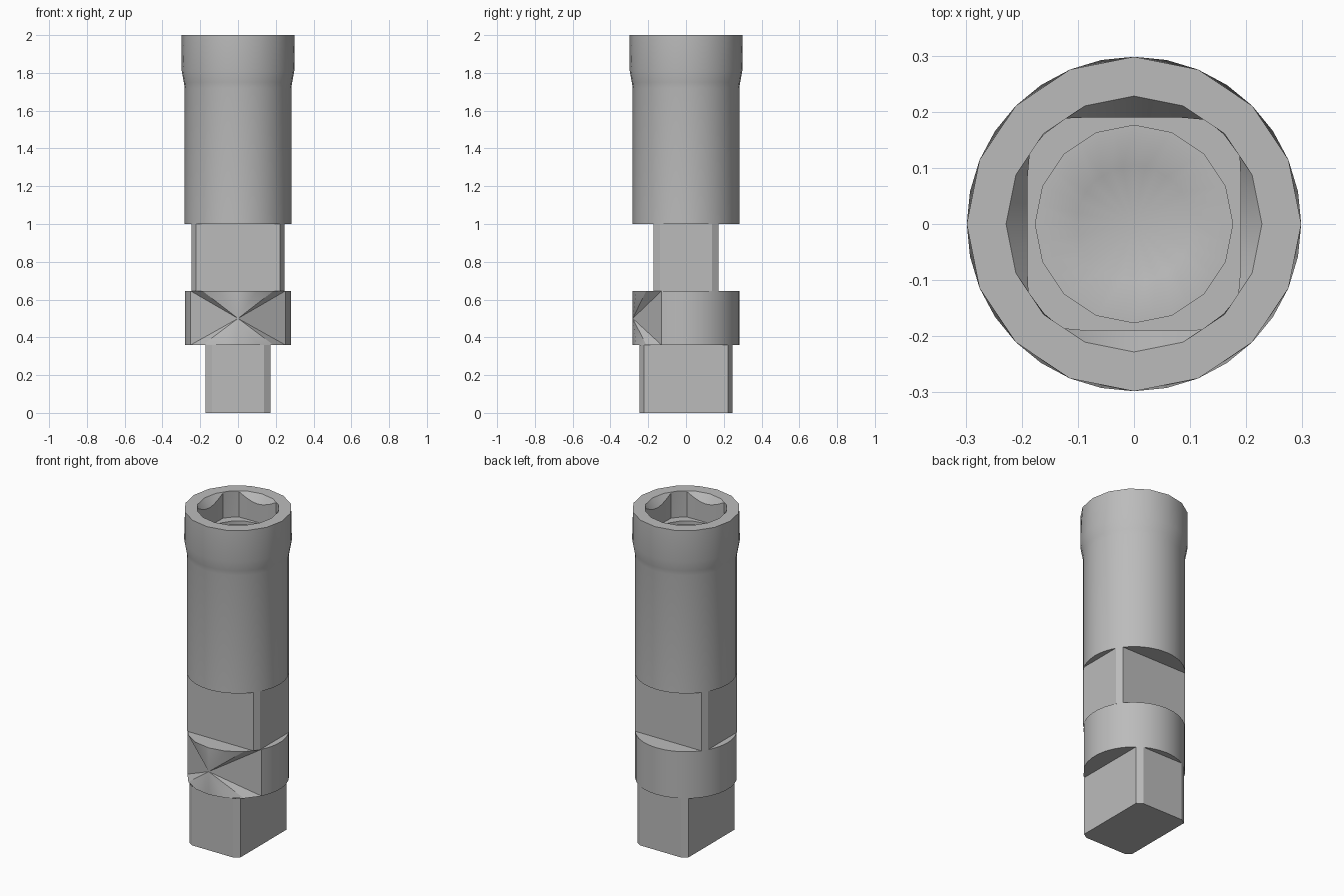
import bpy, bmesh
from math import sin, cos, tan, pi, radians, sqrt, atan2

cube = bpy.data.objects.get("Cube")
if cube:
    bpy.data.objects.remove(cube, do_unlink=True)

steel = bpy.data.materials.new("grey_steel")
steel.use_nodes = True
steel.diffuse_color = (0.5, 0.5, 0.5, 1)
steel.node_tree.nodes["Principled BSDF"].inputs["Base Color"].default_value = steel.diffuse_color

R = 0.282        # shank radius
SEG = 32


def finish(bm, name):
    bmesh.ops.recalc_face_normals(bm, faces=bm.faces)
    mesh = bpy.data.meshes.new(name)
    bm.to_mesh(mesh)
    bm.free()
    mesh.materials.append(steel)
    ob = bpy.data.objects.new(name, mesh)
    bpy.context.collection.objects.link(ob)
    bpy.ops.object.select_all(action='DESELECT')
    ob.select_set(True)
    bpy.context.view_layer.objects.active = ob
    bpy.ops.object.shade_smooth_by_angle(angle=radians(28))
    return ob


def bridge(bm, a, b):
    for i in range(len(a)):
        j = (i + 1) % len(a)
        bm.faces.new((a[i], a[j], b[j], b[i]))


def ring(bm, radius, z, sides=SEG):
    """Circle of SEG points, flattened to a polygon with the given sides."""
    verts = []
    step = 2 * pi / sides
    for i in range(SEG):
        t = 2 * pi * i / SEG
        off = (t % step) - step / 2
        r = radius * cos(step / 2) / cos(off)
        verts.append(bm.verts.new((r * cos(t), r * sin(t), z)))
    return verts


def square_ring(bm, half, corner_r, z, slope):
    """Square with rounded corners; dips where it meets the lead-in cone."""
    verts = []
    for i in range(SEG):
        t = 2 * pi * i / SEG
        r = min(half / max(abs(cos(t)), abs(sin(t))), corner_r)
        verts.append(bm.verts.new((r * cos(t), r * sin(t), z - slope * (corner_r - r))))
    return verts


# Socket body: outer wall, flared mouth, square recess and drilled pit
bm = bmesh.new()
rings = [ring(bm, R, 1.0), ring(bm, R, 1.72), ring(bm, 0.287, 1.75), ring(bm, 0.298, 1.81),
         ring(bm, 0.298, 2.0, 16), ring(bm, 0.228, 2.0, 16),
         square_ring(bm, 0.19, 0.226, 1.995, 1.2), square_ring(bm, 0.19, 0.226, 1.84, 0),
         ring(bm, 0.176, 1.84, 16), ring(bm, 0.176, 1.82, 16),
         ring(bm, 0.104, 1.82, 16)]
for a, b in zip(rings, rings[1:]):
    bridge(bm, a, b)
bm.faces.new(rings[0])
tip = bm.verts.new((0, 0, 1.77))
pit = rings[-1]
for i in range(SEG):
    bm.faces.new((pit[i], pit[(i + 1) % SEG], tip))
finish(bm, "socket_body")


# Shafts with four flats and narrow corner strips
def flat_shaft(name, wide, narrow, z0, z1, turned, capped):
    ex, ey = sqrt(R * R - narrow * narrow), sqrt(R * R - wide * wide)
    quarter = [(wide, ey), (ex, narrow)]
    pts = quarter + [(-x, y) for x, y in reversed(quarter)]
    pts += [(-x, -y) for x, y in pts]
    if turned:
        pts = [(-y, x) for x, y in pts]
    bm = bmesh.new()
    low, high = [[bm.verts.new((x, y, z)) for x, y in pts] for z in (z0, z1)]
    bridge(bm, low, high)
    if capped:
        bm.faces.new(low)
    finish(bm, name)


flat_shaft("wrench_flats_neck", 0.246, 0.172, 0.645, 1.0, False, False)
flat_shaft("square_drive", 0.246, 0.172, 0.0, 0.36, True, True)

# Collar: round band whose front is pinched to a single point
bm = bmesh.new()
half = atan2(0.25, 0.13)
BACK, FRONT = 22, 6
angles = [-pi / 2 + half + (2 * pi - 2 * half) * i / BACK for i in range(BACK + 1)]
angles += [-pi / 2 - half + 2 * half * i / FRONT for i in range(1, FRONT)]
low, high = [[bm.verts.new((R * cos(t), R * sin(t), z)) for t in angles] for z in (0.36, 0.645)]
bm.faces.new(low)
bm.faces.new(high)
for i in range(BACK):
    bm.faces.new((low[i], low[i + 1], high[i + 1], high[i]))
peak = bm.verts.new((0, -R, 0.5))
for loop in (low, high):
    for i in range(BACK, len(angles)):
        bm.faces.new((loop[i], loop[(i + 1) % len(angles)], peak))
for i in (0, BACK):
    bm.faces.new((low[i], high[i], peak))
finish(bm, "collar")
